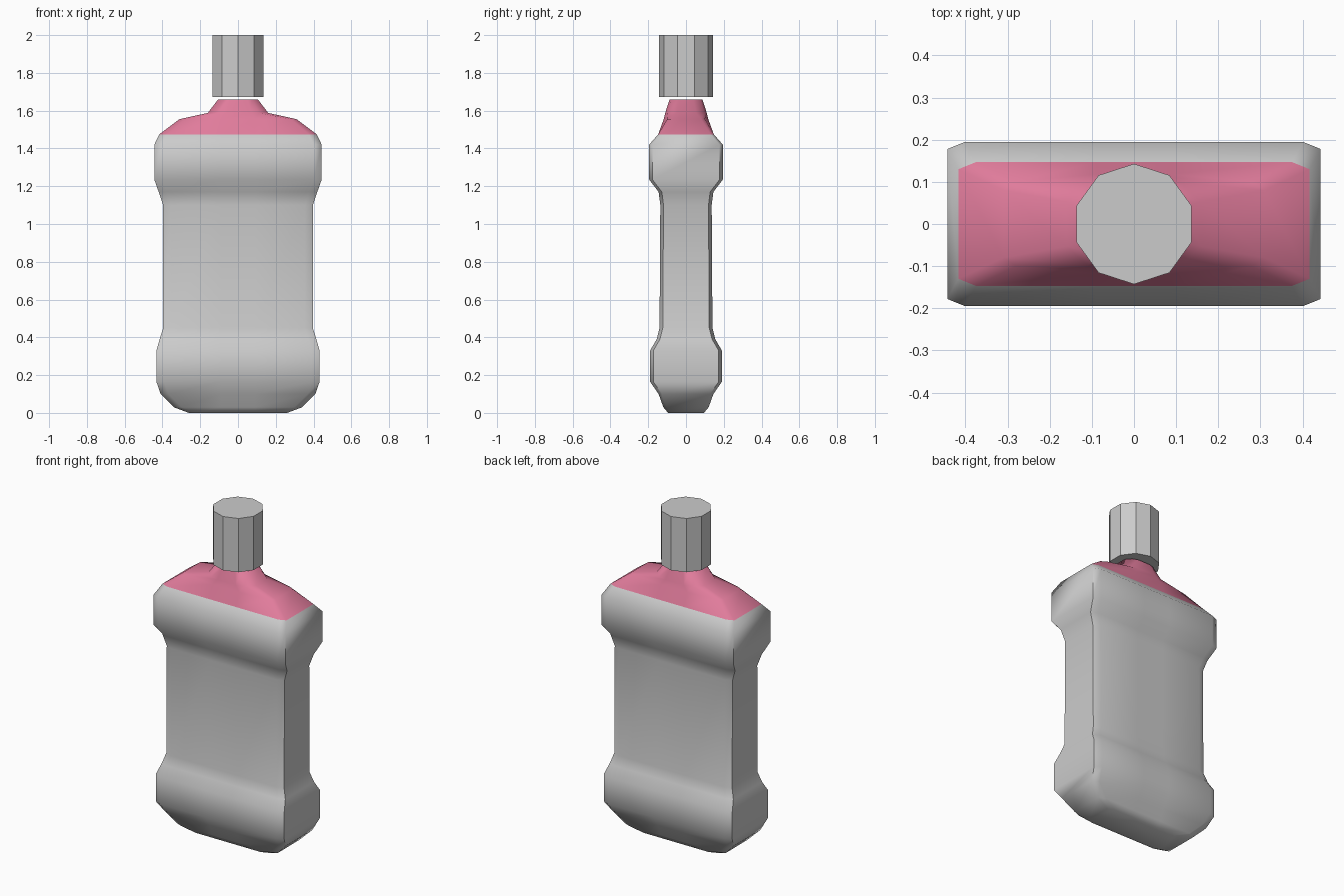
import bpy, bmesh, math

if "Cube" in bpy.data.objects:
    bpy.data.objects.remove(bpy.data.objects["Cube"])


def ring(z, a, b, ca=0.042, cb=0.017, mid=None):
    """Chamfered rectangle; mid is the depth at the middle of front and back."""
    m = b if mid is None else mid
    mx = min(0.09, (a - ca) * 0.55)
    right = [(mx, -m), (a - ca, -b), (a, cb - b), (a, b - cb), (a - ca, b), (mx, m)]
    left = [(-x, y) for x, y in reversed(right)]
    return [(x, y, z) for x, y in right + left]


def loft(name, rings, cap_bottom=False, cap_top=False):
    bm = bmesh.new()
    loops = [[bm.verts.new(p) for p in r] for r in rings]
    for lo, hi in zip(loops, loops[1:]):
        n = len(lo)
        for i in range(n):
            j = (i + 1) % n
            bm.faces.new((lo[i], lo[j], hi[j], hi[i]))
    if cap_bottom:
        bm.faces.new(loops[0][::-1])
    if cap_top:
        bm.faces.new(loops[-1])
    mesh = bpy.data.meshes.new(name)
    bm.to_mesh(mesh)
    bm.free()
    obj = bpy.data.objects.new(name, mesh)
    bpy.context.collection.objects.link(obj)
    return obj


def smooth(obj, angle):
    bpy.ops.object.select_all(action='DESELECT')
    obj.select_set(True)
    bpy.context.view_layer.objects.active = obj
    bpy.ops.object.shade_smooth_by_angle(angle=math.radians(angle))


# Bottle body: bulging base, slim waist, bulging upper band
body = loft("bottle_body", [
    ring(0.0, 0.26, 0.095),
    ring(0.03, 0.34, 0.12),
    ring(0.10, 0.41, 0.145),
    ring(0.165, 0.432, 0.19),
    ring(0.33, 0.432, 0.19),
    ring(0.39, 0.415, 0.155),
    ring(0.45, 0.396, 0.14),
    ring(1.10, 0.396, 0.136),
    ring(1.17, 0.42, 0.145),
    ring(1.235, 0.443, 0.195),
    ring(1.42, 0.443, 0.195),
    ring(1.475, 0.417, 0.147),
], cap_bottom=True)
smooth(body, 60)

# Coloured shoulder narrowing to the neck
shoulder = loft("shoulder", [
    ring(1.475, 0.417, 0.147),
    ring(1.555, 0.31, 0.10, 0.03, 0.02, 0.118),
    ring(1.588, 0.16, 0.098, 0.05, 0.045, 0.11),
    ring(1.66, 0.105, 0.075, 0.03, 0.035, 0.087),
], cap_top=True)
smooth(shoulder, 60)
pink = bpy.data.materials.new("pink")
pink.diffuse_color = (0.75, 0.2, 0.33, 1)
pink.use_nodes = True
pink.node_tree.nodes["Principled BSDF"].inputs["Base Color"].default_value = pink.diffuse_color
shoulder.data.materials.append(pink)

# Ten-sided flat-faced cap
bpy.ops.mesh.primitive_cylinder_add(vertices=10, radius=0.143, depth=0.327,
                                    location=(0, 0, 1.8365))
bpy.context.object.name = "cap"
